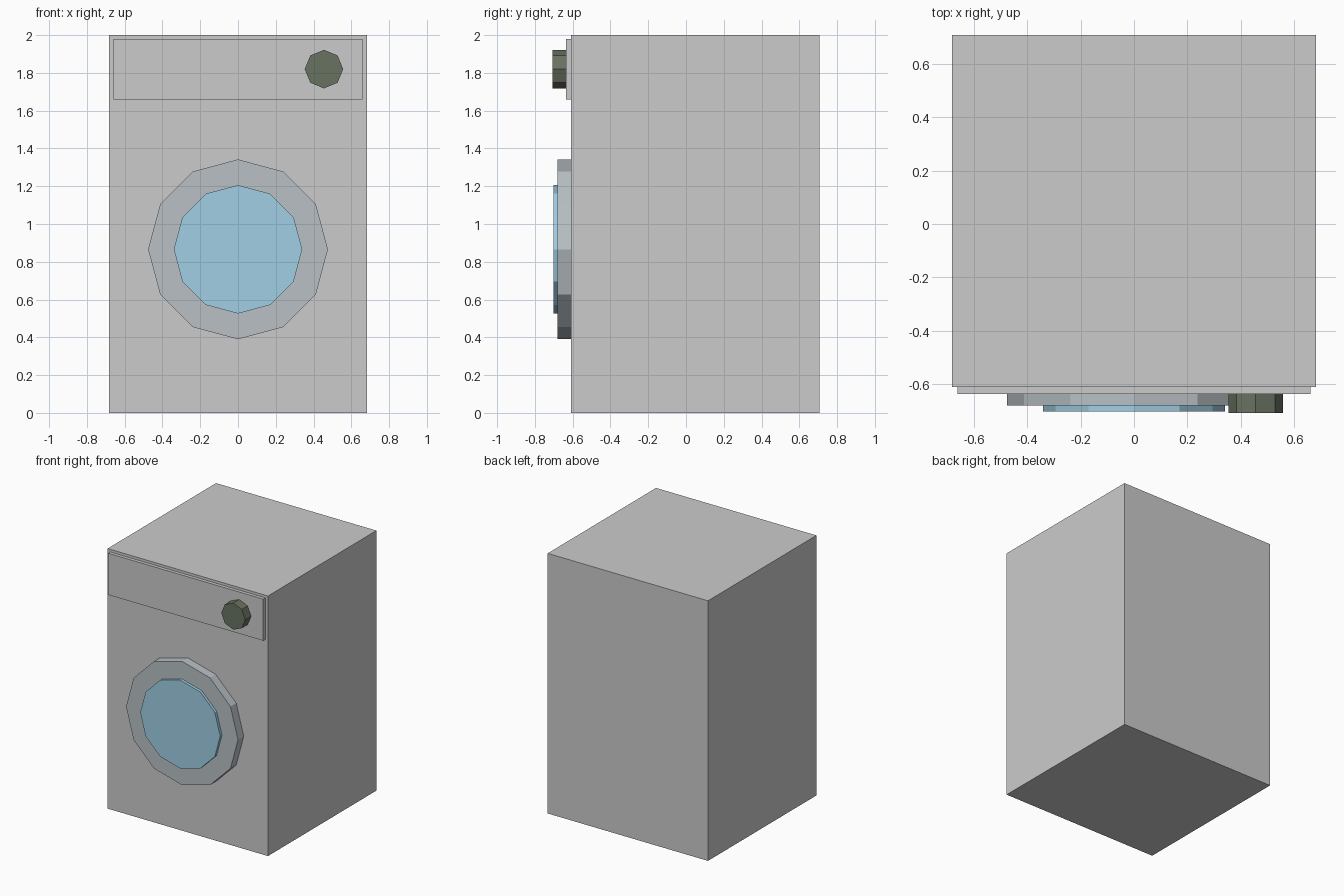
import bpy
from math import pi

if "Cube" in bpy.data.objects:
    bpy.data.objects.remove(bpy.data.objects["Cube"])


def paint(obj, color):
    mat = bpy.data.materials.new(obj.name + "_colour")
    mat.diffuse_color = (*color, 1)
    mat.use_nodes = True
    mat.node_tree.nodes["Principled BSDF"].inputs["Base Color"].default_value = mat.diffuse_color
    obj.data.materials.append(mat)


def box(name, x, y, z, color=None):
    """Box from (min, max) ranges on each axis."""
    bpy.ops.mesh.primitive_cube_add(size=1, location=[sum(r) / 2 for r in (x, y, z)])
    obj = bpy.context.object
    obj.name = name
    obj.scale = [r[1] - r[0] for r in (x, y, z)]
    bpy.ops.object.transform_apply(location=False, rotation=False, scale=True)
    if color:
        paint(obj, color)
    return obj


def disc(name, sides, radius, x, z, front, back, color):
    """Low-poly disc facing -y, with one corner pointing straight up."""
    bpy.ops.mesh.primitive_cylinder_add(
        vertices=sides, radius=radius, depth=back - front,
        location=(x, (front + back) / 2, z), rotation=(pi / 2, 0, 0))
    obj = bpy.context.object
    obj.name = name
    paint(obj, color)
    return obj


# Cabinet and control panel
box("cabinet", (-0.682, 0.682), (-0.61, 0.707), (0, 2))
box("control_panel", (-0.66, 0.66), (-0.636, -0.60), (1.66, 1.98), (0.62, 0.65, 0.65))

# Programme dial on the panel
disc("dial", 8, 0.102, 0.455, 1.82, -0.707, -0.625, (0.14, 0.17, 0.12))

# Round door: rim and window
disc("door_rim", 12, 0.476, 0, 0.866, -0.68, -0.60, (0.48, 0.53, 0.56))
disc("door_window", 12, 0.34, 0, 0.866, -0.702, -0.66, (0.35, 0.62, 0.78))
